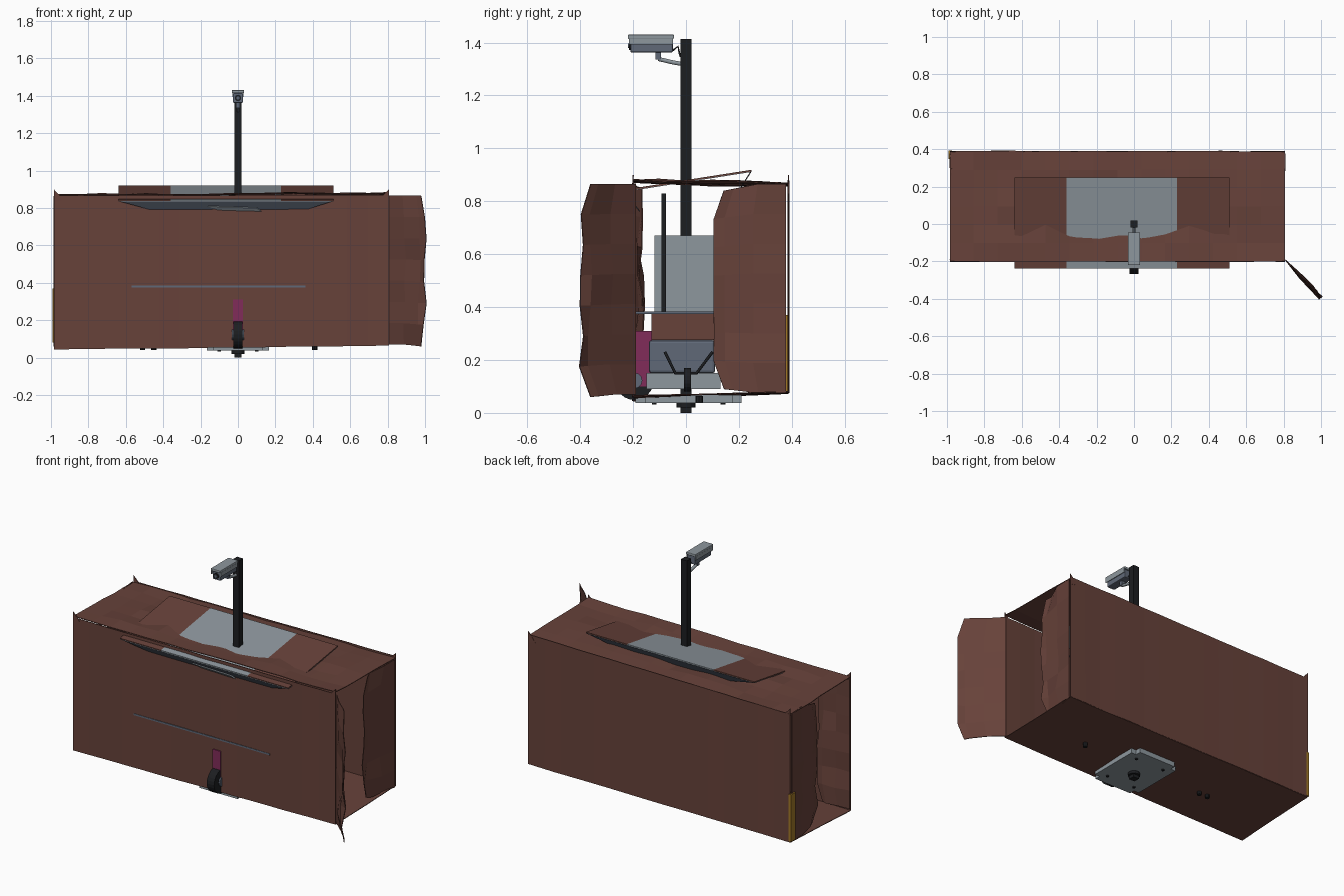
import bpy, bmesh, math, random
from mathutils import Vector

if "Cube" in bpy.data.objects:
    bpy.data.objects.remove(bpy.data.objects["Cube"])
random.seed(4)

def mat(name, c):
    m = bpy.data.materials.new(name)
    m.diffuse_color = (*c, 1)
    m.use_nodes = True
    m.node_tree.nodes["Principled BSDF"].inputs["Base Color"].default_value = m.diffuse_color
    return m

BROWN = mat("cardboard brown", (0.135, 0.054, 0.042))
LIGHT = mat("light grey", (0.27, 0.31, 0.34))
SLATE = mat("slate", (0.115, 0.14, 0.185))
BLACK = mat("black", (0.012, 0.013, 0.015))
PINK = mat("magenta", (0.22, 0.025, 0.10))
GOLD = mat("gold", (0.36, 0.19, 0.02))

def finish(name, bm, mats):
    bmesh.ops.recalc_face_normals(bm, faces=bm.faces)
    me = bpy.data.meshes.new(name)
    bm.to_mesh(me)
    bm.free()
    for m in mats:
        me.materials.append(m)
    o = bpy.data.objects.new(name, me)
    bpy.context.collection.objects.link(o)
    return o

def box(name, x, y, z, m, bevel=0):
    bm = bmesh.new()
    bmesh.ops.create_cube(bm, size=1)
    for v in bm.verts:
        v.co = [r[0] + (c + 0.5) * (r[1] - r[0]) for c, r in zip(v.co, (x, y, z))]
    o = finish(name, bm, [m])
    if bevel:
        b = o.modifiers.new("bevel", 'BEVEL')
        b.width, b.segments = bevel, 2
    return o

def cyl(name, center, r, depth, axis, m, n=20):
    bm = bmesh.new()
    bmesh.ops.create_cone(bm, cap_ends=True, segments=n, radius1=r, radius2=r, depth=depth)
    o = finish(name, bm, [m])
    o.location = center
    o.rotation_euler = Vector(axis).to_track_quat('Z', 'Y').to_euler()
    return o

def sheet(name, a, b, c, d, nu, nv, wave, push, mats=(BROWN,), rule=None, thick=0.004):
    """Crumpled card panel between corners a-b (bottom) and d-c (top)."""
    a, b, c, d = map(Vector, (a, b, c, d))
    bm = bmesh.new()
    rows = []
    for j in range(nv + 1):
        row = []
        for i in range(nu + 1):
            u, v = i / nu, j / nv
            p = a.lerp(b, u).lerp(d.lerp(c, u), v)
            edge = 0.35 if i in (0, nu) or j in (0, nv) else 1
            p += Vector(push) * random.uniform(-wave, wave) * edge
            row.append(bm.verts.new(p))
        rows.append(row)
    for j in range(nv):
        for i in range(nu):
            f = bm.faces.new((rows[j][i], rows[j][i+1], rows[j+1][i+1], rows[j+1][i]))
            if rule:
                f.material_index = rule(f.calc_center_median())
    o = finish(name, bm, mats)
    s = o.modifiers.new("thickness", 'SOLIDIFY')
    s.thickness, s.offset = thick, 0
    return o

def tube(name, pts, r, m):
    cu = bpy.data.curves.new(name, 'CURVE')
    cu.dimensions = '3D'
    cu.bevel_depth, cu.bevel_resolution = r, 1
    sp = cu.splines.new('POLY')
    sp.points.add(len(pts) - 1)
    for p, q in zip(sp.points, pts):
        p.co = (*q, 1)
    cu.materials.append(m)
    o = bpy.data.objects.new(name, cu)
    bpy.context.collection.objects.link(o)

L, R, F, B = -0.985, 0.807, -0.2, 0.388

# cardboard sleeve, open at both ends
sheet("front_wall", (L, F, .045), (R, F, .065), (R, F, .87), (L, F, .865), 16, 1, .006, (0, 1, 0))
sheet("back_wall", (L, B, .075), (R, B, .08), (R, B, .88), (L, B, .865), 16, 1, .006, (0, 1, 0))
sheet("sleeve_top", (L, F, .87), (R, F, .88), (R, B, .868), (L, B, .858), 14, 6, .009, (0, 0, 1))
sheet("sleeve_bottom", (L, F, .045), (R, F, .065), (R, B, .08), (L, B, .075), 10, 2, .004, (0, 0, 1))

# end flaps
def flap(name, hinge, tip, z0, z1, zt0, zt1):
    """Flap with slanted corners at its free edge."""
    bm = bmesh.new()
    h, t = Vector(hinge), Vector(tip)
    nrm = Vector((-(t - h).y, (t - h).x, 0)).normalized()
    n, cols = 7, []
    for u in (0, .45, .85, 1):
        e = max(0, (u - .45) / .55)
        lo, hi = z0 + (zt0 - z0) * e, z1 + (zt1 - z1) * e
        col = []
        for j in range(n + 1):
            k = h.lerp(t, u * (1 - .14 * (j in (0, n)))) + nrm * (random.uniform(-.014, .014) if u else 0)
            col.append(bm.verts.new((k.x, k.y, lo + (hi - lo) * j / n)))
        cols.append(col)
    for p, q in zip(cols, cols[1:]):
        for j in range(n):
            bmesh.ops.contextual_create(bm, geom=[p[j], q[j], q[j+1], p[j+1]])
    o = finish(name, bm, [BROWN])
    s = o.modifiers.new("thickness", 'SOLIDIFY')
    s.thickness, s.offset = .004, 0

flap("right_front_flap", (R, -.19, 0), (1.0, -.395, 0), .07, .865, .06, .865)
flap("right_back_flap", (R, B - .01, 0), (R - .03, .105, 0), .075, .865, .09, .84)
flap("left_back_flap", (L, B - .01, 0), (L + .02, .105, 0), .075, .865, .09, .84)
flap("left_front_flap", (L, F + .01, 0), (L + .2, F + .03, 0), .06, .86, .07, .85)

# torn corner ears
for i, (x, y, s) in enumerate([(L, F, 1), (R, F, -1), (L, B, 1), (R, B, -1)]):
    sheet(f"corner_ear_{i}", (x, y, .83), (x + s * .05, y, .84), (x + s * .03, y, .868),
          (x, y, .90), 1, 1, .002, (0, 1, 0))

# tilted tray poking through the top and front
def middle(c):
    return 1 if -.37 < c.x < .23 else 0
X0, X1, S0, S1 = -.64, .51, -.36, .23
for n, (a, b) in {"tray_left": (X0, S0), "tray_middle": (S0, S1), "tray_right": (S1, X1)}.items():
    sheet(n, (a, -.238, .84), (b, -.238, .84), (b, .248, .916), (a, .248, .916), 1, 1, 0,
          (0, 0, 1), (BROWN, LIGHT), middle, .006)
sheet("tray_underside", (X0, -.238, .836), (X1, -.238, .836), (X1, .247, .912), (X0, .247, .912),
      1, 1, 0, (0, 0, 1), (LIGHT,), None, .003)
sheet("tray_front_lip", (-.36, -.175, .762), (.27, -.175, .762), (X1, -.236, .838), (X0, -.236, .838),
      1, 1, 0, (0, 1, 0), (SLATE,))
sheet("tray_front_glint", (-.08, -.193, .78), (.14, -.193, .775), (.1, -.212, .80), (-.16, -.218, .81),
      1, 1, 0, (0, 1, 0), (LIGHT,), None, .006)
sheet("tray_back_lip", (-.36, .2, .84), (.25, .2, .84), (X1, .246, .913), (X0, .246, .913),
      1, 1, 0, (0, 1, 0), (SLATE,))

# pole
box("pole", (-.02, .02), (-.02, .02), (0, 1.413), BLACK)

# camera with hood, lens and bracket
box("camera_body", (-.027, .027), (-.21, -.05), (1.362, 1.414), SLATE, .005)
box("camera_hood", (-.033, .033), (-.22, -.045), (1.414, 1.43), LIGHT, .004)
for s in (-1, 1):
    box("hood_side", (s * .031 - .002, s * .031 + .002), (-.215, -.05), (1.392, 1.416), LIGHT)
cyl("camera_lens", (0, -.212, 1.388), .017, .008, (0, 1, 0), BLACK)
cyl("camera_glass", (0, -.217, 1.388), .009, .004, (0, 1, 0), SLATE, 12)
box("camera_foot", (-.012, .012), (-.115, -.095), (1.335, 1.364), SLATE)
tube("camera_bracket", [(0, -.105, 1.338), (0, -.05, 1.325), (0, -.02, 1.32)], .009, LIGHT)
tube("camera_cable", [(0, -.05, 1.37), (0, -.03, 1.385), (0, -.025, 1.36), (0, -.02, 1.345)], .004, BLACK)

# inner frame and equipment
box("thin_post", (.1, .115), (-.092, -.076), (.1, .83), BLACK)
box("thin_post_left", (-.115, -.1), (-.092, -.076), (.1, .83), BLACK)
box("shelf", (-.57, .36), (-.205, .105), (.374, .384), SLATE)
box("control_box", (-.16, .08), (-.12, .105), (.384, .67), LIGHT)
box("drawer", (-.3, .25), (-.13, .108), (.275, .374), BROWN)
box("motor_case", (-.16, .16), (-.14, .11), (.15, .275), SLATE, .01)
box("lower_tray", (-.16, .16), (-.15, .13), (.09, .15), LIGHT)
box("tag_box", (-.027, .027), (-.208, -.13), (.1, .31), PINK)

# base plate below the box, clipped corners
bm = bmesh.new()
bmesh.ops.create_cube(bm, size=1)
for v in bm.verts:
    v.co = (v.co.x * .33, v.co.y * .40 + .01, .052 + v.co.z * .03)
bmesh.ops.bevel(bm, geom=[e for e in bm.edges if abs(e.verts[0].co.z - e.verts[1].co.z) > .01],
                offset=.035, segments=2, affect='EDGES')
finish("base_plate", bm, [LIGHT])
cyl("pole_foot", (0, 0, .03), .035, .02, (0, 0, 1), BLACK, 12)
for x in (-.1, .1):
    for y in (-.12, .14):
        cyl("plate_bolt", (x, y, .037), .009, .012, (0, 0, 1), BLACK, 8)
for x in (-.51, -.45, .41):
    cyl("floor_bolt", (x, .05, .052), .014, .025, (0, 0, 1), BLACK, 8)

# wheels: one through the front wall, one each side inside
cyl("front_wheel", (0, -.195, .122), .073, .05, (1, 0, 0), BLACK, 24)
cyl("front_hub", (0, -.195, .122), .03, .066, (1, 0, 0), SLATE, 12)
for s in (-1, 1):
    cyl("side_wheel", (s * .2, .005, .125), .045, .026, (0, 1, 0), BLACK, 20)
    tube("wheel_strut", [(s * .19, -.08, .23), (s * .2, -.04, .15), (s * .2, .04, .15), (s * .19, .1, .23)], .006, BLACK)

# gold strip at the back left corner
box("gold_corner", (L - .008, L + .012), (B - .04, B + .004), (.08, .37), GOLD)
